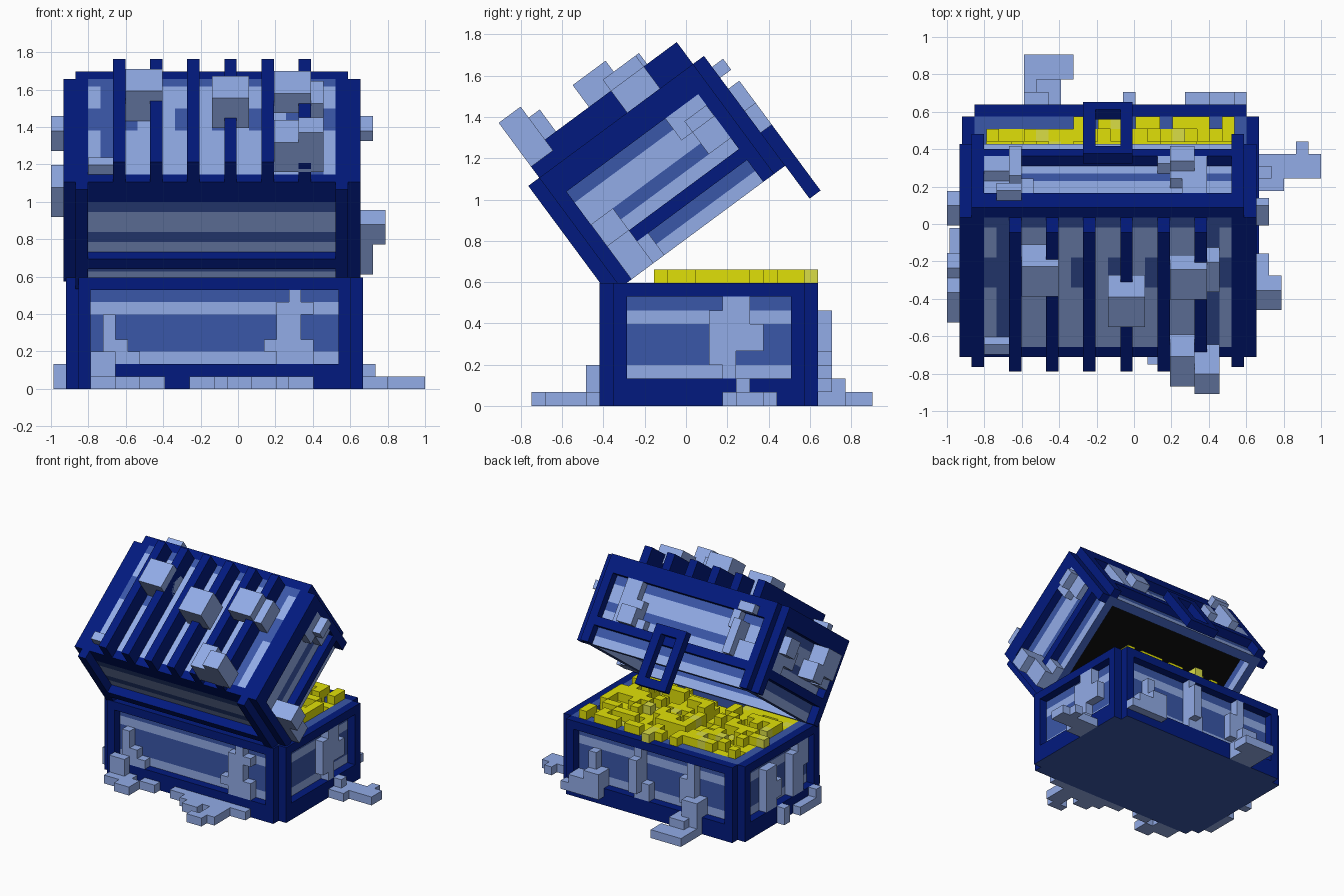
import bpy, bmesh, math, random
from mathutils import Matrix, Vector

if "Cube" in bpy.data.objects:
    bpy.data.objects.remove(bpy.data.objects["Cube"])

random.seed(7)
S = 0.0662  # one block of the grid
BASE = Matrix.Translation((-0.92, -0.419, 0)) @ Matrix.Scale(S, 4)
LID = (Matrix.Translation((-0.9338, -0.3706, 0.534))
       @ Matrix.Rotation(math.radians(36.5), 4, 'X') @ Matrix.Scale(S, 4))


def material(name, rgb):
    lin = [(c / 255 / 12.92) if c < 11 else ((c / 255 + 0.055) / 1.055) ** 2.4 for c in rgb]
    m = bpy.data.materials.new(name)
    m.diffuse_color = (*lin, 1)
    m.use_nodes = True
    m.node_tree.nodes["Principled BSDF"].inputs["Base Color"].default_value = m.diffuse_color
    return m


NAVY, MID, LIGHT, GOLD, PALE, BLACK = range(6)
MATS = [material("navy", (2, 26, 126)), material("mid_blue", (58, 87, 168)),
        material("light_blue", (147, 173, 233)), material("gold", (224, 224, 8)),
        material("pale_gold", (218, 222, 70)), material("black", (8, 8, 8))]


def add_box(bm, b):
    lo, hi = Vector(b[:3]), Vector(b[3:])
    m = Matrix.Translation((lo + hi) / 2) @ Matrix.Diagonal((*(hi - lo), 1))
    bmesh.ops.create_cube(bm, size=1, matrix=m)


def finish(bm, name, frame, rule):
    """Colour faces by a rule on centre and normal (grid units), then place."""
    bm.normal_update()
    for f in bm.faces:
        f.material_index = rule(f.calc_center_median(), f.normal)
    bm.transform(frame)
    me = bpy.data.meshes.new(name)
    bm.to_mesh(me)
    bm.free()
    for m in MATS:
        me.materials.append(m)
    ob = bpy.data.objects.new(name, me)
    bpy.context.collection.objects.link(ob)


def boxes(name, frame, colour, items, rule=None, cuts=None):
    """Boxes in grid units, optionally sliced on planes so stripes are real faces."""
    bm = bmesh.new()
    for b in items:
        add_box(bm, b)
    for axis, values in (cuts or {}).items():
        for v in values:
            co, no = Vector((0, 0, 0)), Vector((0, 0, 0))
            co[axis], no[axis] = v, 1
            bmesh.ops.bisect_plane(bm, geom=bm.verts[:] + bm.edges[:] + bm.faces[:],
                                   plane_co=co, plane_no=no)
    finish(bm, name, frame, rule or (lambda c, n: colour))


def ring(z0, z1):
    """Wall one block thick around the inner footprint."""
    return [(1, 1, z0, 23, 2, z1), (1, 14, z0, 23, 15, z1),
            (1, 2, z0, 2, 14, z1), (22, 2, z0, 23, 14, z1)]


def frame_boxes(height, bars, back_bars):
    """Corner posts and rails around a 24 x 16 block footprint."""
    out = []
    for y, rails in ((0, back_bars), (15, bars)):
        out += [(x, y, 0, x + 1, y + 1, height) for x in (1, 22)]
        out += [(2, y, a, 22, y + 1, b) for a, b in rails]
    for x in (0, 23):
        out += [(x, y, 0, x + 1, y + 1, height) for y in (1, 14)]
        out += [(x, 2, a, x + 1, 14, b) for a, b in bars]
    return out


# Base: striped body, rim and frame
def base_rule(c, n):
    if abs(n.z) > 0.9:
        return MID
    return LIGHT if 2 < c.z < 3 or 6 < c.z < 7 else MID


boxes("base_body", BASE, MID, [(1, 1, 0, 23, 15, 7.5)], base_rule, {2: (2, 3, 6, 7)})
boxes("base_rim", BASE, MID, ring(7.5, 9))
boxes("base_frame", BASE, NAVY, frame_boxes(9, [(0, 2), (8, 9)], [(0, 2), (8, 9)]),
      lambda c, n: MID if n.z < -0.9 and c.z < 0.1 else NAVY)

# Treasure: a fill with scattered coins on top
coins, pale = [], []
for i in range(2, 22):
    for j in range(2, 14):
        r = random.random()
        if r < 0.72:
            top = 10 if j > 3 and r < 0.36 else 9
            (pale if random.random() < 0.1 else coins).append((i, j, 8, i + 1, j + 1, top))
coins += [(i, 14, 9, i + 1, 15, 10) for i in (9, 11, 14, 15, 17, 18, 19, 21)]
pale += [(12, 14, 9, 13, 16, 10), (1, 9, 9, 2, 10, 10)]
boxes("treasure_fill", BASE, GOLD, [(2, 2, 7.5, 22, 14, 8)])
boxes("gold_coins", BASE, GOLD, coins)
boxes("pale_coins", BASE, PALE, pale)


# Lid: striped body, open skirt, frame, roof ribs, dark inside and hasp
def lid_rule(c, n):
    if n.z < -0.9:
        return MID
    if n.z > 0.9:
        col = int(c.x)
        if col in (1, 22) or c.y < 2:
            return NAVY
        if c.y > 14 or col in (3, 20) or (8 < c.y < 11 and col in (2, 5, 9, 12, 15, 18, 21)):
            return MID
        return LIGHT
    if n.y < -0.9 and c.z > 8:  # flush rail along the back
        return NAVY
    return MID if 1 < c.z < 2 or 4 < c.z < 5 or c.z > 7 else LIGHT


boxes("lid_body", LID, LIGHT, [(1, 1, 2, 23, 15, 10)], lid_rule,
      {0: range(2, 23), 1: (2, 8, 11, 14), 2: (4, 5, 7, 8)})
boxes("lid_skirt", LID, LIGHT, ring(0, 2),
      lambda c, n: MID if n.z < -0.9 or c.z > 1 else LIGHT, {2: (1,)})
boxes("lid_frame", LID, NAVY, frame_boxes(10, [(2, 3), (8, 10)], [(2, 3)]))
boxes("lid_ribs", LID, NAVY, [(x, 1, 10, x + 1, 15, 12) for x in range(4, 20, 3)])
boxes("lid_inside", LID, BLACK, [(2, 2, 1.9, 22, 14, 2)])
boxes("hasp", LID, NAVY, [(10, 16, -3, 11, 17, 4), (13, 16, -3, 14, 17, 4),
                          (11, 16, -3, 13, 17, -2), (11, 16, 3, 13, 17, 4)])

# Encrusting growth on the lid
boxes("lid_top_growth", LID, LIGHT, [
    (5, 9.3, 10, 8, 12.3, 13), (12, 7, 11, 15, 10, 14), (17, 9, 11, 20, 12, 13),
    (20, 9, 10, 21, 12, 12), (17, 1, 11, 19, 4, 14), (19, 1, 11, 21, 3, 15),
    (2, 2, 10, 4, 3, 11)])
boxes("lid_front_growth", LID, LIGHT, [
    (2, 15, 3, 4, 16, 5), (4, 15, 3, 5, 17, 7), (5, 15, 6, 6, 16, 8), (3, 16, 8, 5, 17, 9),
    (17, 15, 3, 20, 16, 6), (17, 16, 3, 19, 17, 5), (16, 15, 3, 17, 16, 4),
    (18, 15, 6, 20, 16, 8)])
boxes("lid_right_growth", LID, LIGHT, [
    (23, 2, 0, 25, 4, 3), (23, 4, 0, 24, 5, 2), (23, 2, 3, 26, 4, 5),
    (23, 12, 4, 24, 14, 8), (23, 11, 6, 24, 12, 8), (24, 12, 6, 25, 14, 7)])
boxes("lid_left_growth", LID, LIGHT, [
    (-1, 3, 5, 1, 6, 8), (-1, 5, 4, 1, 7, 6), (0, 2, 4, 1, 4, 6), (0, 10, 4, 1, 13, 6),
    (0, 12, 3, 1, 14, 5), (-1, 12, 5, 1, 14, 7)])

# Encrusting growth on the base and the ground around it
boxes("base_back_growth", BASE, LIGHT, [
    (2, -1, 0, 4, 0, 3), (3, 0, 2, 5, 1, 4), (3, 0, 4, 4, 1, 6), (4, 0, 2, 6, 1, 3),
    (2, -2, 0, 5, 0, 1), (4, -3, 0, 6, -1, 1), (6, -1, 0, 8, 0, 1), (10, -1, 0, 20, 0, 1),
    (12, -2, 0, 18, -1, 1), (13, -3, 0, 15, -2, 1), (16, -4, 0, 18, -2, 1),
    (15, -5, 0, 17, -4, 1), (18, 0, 2, 19, 1, 8), (17, 0, 6, 20, 1, 7), (17, 0, 2, 20, 1, 4),
    (16, 0, 3, 17, 1, 4), (17, 0, 4, 18, 1, 6)])
boxes("base_right_growth", BASE, LIGHT, [
    (23, 8, 3, 24, 10, 7), (23, 9, 6, 24, 11, 8), (23, 10, 4, 24, 12, 6), (23, 9, 2, 24, 10, 3),
    (24, 10, 0, 25, 11, 2), (24, 9, 0, 26, 12, 1), (26, 10, 0, 29, 12, 1), (27, 12, 0, 28, 13, 1)])
boxes("base_left_growth", BASE, LIGHT, [
    (0, 4, 2, 1, 6, 7), (0, 3, 5, 1, 5, 8), (-1, 2, 0, 0, 3, 2), (-1, 8, 0, 0, 9, 2),
    (0, 9, 2, 1, 11, 7), (0, 8, 3, 1, 9, 5), (-1, 3, 0, 0, 6, 1)])
boxes("base_front_growth", BASE, LIGHT, [
    (5, 15, 1, 7, 17, 4), (6, 15, 3, 8, 16, 6), (6, 15, 6, 7, 16, 8), (5, 16, 0, 6, 19, 1),
    (6, 16, 0, 8, 18, 2), (6, 18, 0, 7, 19, 1), (5, 19, 0, 7, 20, 1), (7, 18, 0, 9, 20, 1),
    (13, 15, 2, 14, 16, 8), (13, 16, 3, 14, 17, 7), (12, 15, 2, 13, 16, 4),
    (18, 15, 2, 20, 17, 4), (20, 15, 1, 22, 17, 3), (19, 15, 4, 20, 16, 6),
    (18, 16, 1, 23, 17, 2)])
